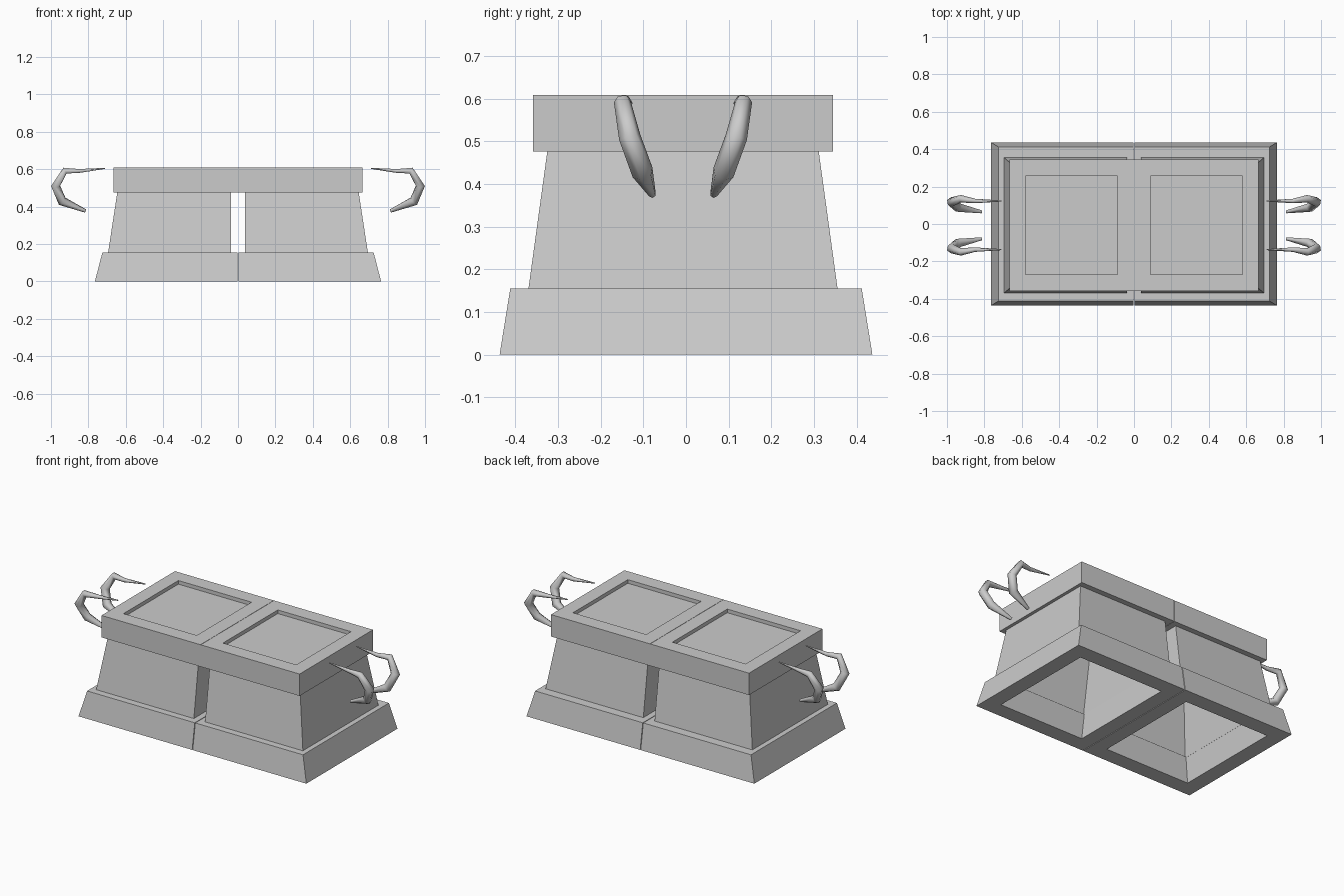
import bpy
import bmesh
from mathutils import Vector

cube = bpy.data.objects.get("Cube")
if cube:
    bpy.data.objects.remove(cube, do_unlink=True)

GREY = (0.6, 0.6, 0.6, 1)
stone = bpy.data.materials.new("plain grey")
stone.use_nodes = True
stone.diffuse_color = GREY
stone.node_tree.nodes["Principled BSDF"].inputs["Base Color"].default_value = GREY

YC = -0.007   # the upper parts sit slightly forward
SEAM = 0.002


def add_mesh(name, bm):
    bmesh.ops.recalc_face_normals(bm, faces=bm.faces[:])
    mesh = bpy.data.meshes.new(name)
    bm.to_mesh(mesh)
    bm.free()
    mesh.materials.append(stone)
    obj = bpy.data.objects.new(name, mesh)
    bpy.context.collection.objects.link(obj)
    return obj


def lofted(name, side, rings, closed_loop=False):
    """Skin rectangles (x inner, x outer, half depth, y centre, z)."""
    bm = bmesh.new()
    loops = []
    for x0, x1, half, yc, z in rings:
        corners = ((x0, -half), (x1, -half), (x1, half), (x0, half))
        loops.append([bm.verts.new((side * x, yc + y, z)) for x, y in corners])
    pairs = list(zip(loops, loops[1:]))
    if closed_loop:
        pairs.append((loops[-1], loops[0]))
    else:
        bm.faces.new(loops[0])
        bm.faces.new(loops[-1])
    for a, b in pairs:
        for i in range(4):
            j = (i + 1) % 4
            bm.faces.new((a[i], a[j], b[j], b[i]))
    return add_mesh(name, bm)


def hook(name, side, front):
    """Tapered, bent hook made from a round-bevelled path."""
    path = [
        ((0.71, 0.13, 0.604), 0.003),
        ((0.85, 0.13, 0.590), 0.012),
        ((0.925, 0.142, 0.592), 0.020),
        ((0.975, 0.125, 0.510), 0.026),
        ((0.940, 0.095, 0.428), 0.026),
        ((0.815, 0.072, 0.376), 0.009),
    ]
    curve = bpy.data.curves.new(name + "_path", "CURVE")
    curve.dimensions = "3D"
    curve.bevel_depth = 1.0
    curve.bevel_resolution = 1
    curve.use_fill_caps = True
    spline = curve.splines.new("POLY")
    spline.points.add(len(path) - 1)
    for point, (co, radius) in zip(spline.points, path):
        point.co = (side * co[0], front * co[1] + YC, co[2], 1)
        point.radius = radius
    temp = bpy.data.objects.new(name + "_path", curve)
    bpy.context.collection.objects.link(temp)
    bpy.context.view_layer.update()
    graph = bpy.context.evaluated_depsgraph_get()
    mesh = bpy.data.meshes.new_from_object(temp.evaluated_get(graph))
    bpy.data.objects.remove(temp, do_unlink=True)
    bm = bmesh.new()
    bm.from_mesh(mesh)
    for face in bm.faces:
        face.smooth = True
        face.material_index = 0
    bpy.data.meshes.remove(mesh)
    return add_mesh(name, bm)


for side, label in ((1, "left"), (-1, "right")):
    # sloped plinth frame, open through the middle
    lofted(label + "_plinth", side, [
        (0.09, 0.67, 0.34, 0, 0),
        (SEAM, 0.765, 0.437, 0, 0),
        (SEAM, 0.725, 0.412, 0, 0.155),
        (0.08, 0.65, 0.33, 0, 0.155),
    ], closed_loop=True)

    # hollow tapering body
    lofted(label + "_body", side, [
        (0.08, 0.65, 0.33, YC, 0.15),
        (0.038, 0.695, 0.363, YC, 0.15),
        (0.038, 0.645, 0.318, YC, 0.478),
        (0.08, 0.60, 0.28, YC, 0.478),
    ], closed_loop=True)

    # top slab with a sunken panel
    lofted(label + "_top_slab", side, [
        (SEAM / 2, 0.665, 0.352, YC, 0.476),
        (SEAM / 2, 0.665, 0.352, YC, 0.609),
        (0.088, 0.58, 0.263, YC, 0.609),
        (0.088, 0.58, 0.263, YC, 0.587),
    ])

    # pair of carrying hooks at the end
    for front, place in ((-1, "front"), (1, "back")):
        hook(f"{label}_{place}_hook", side, front)
